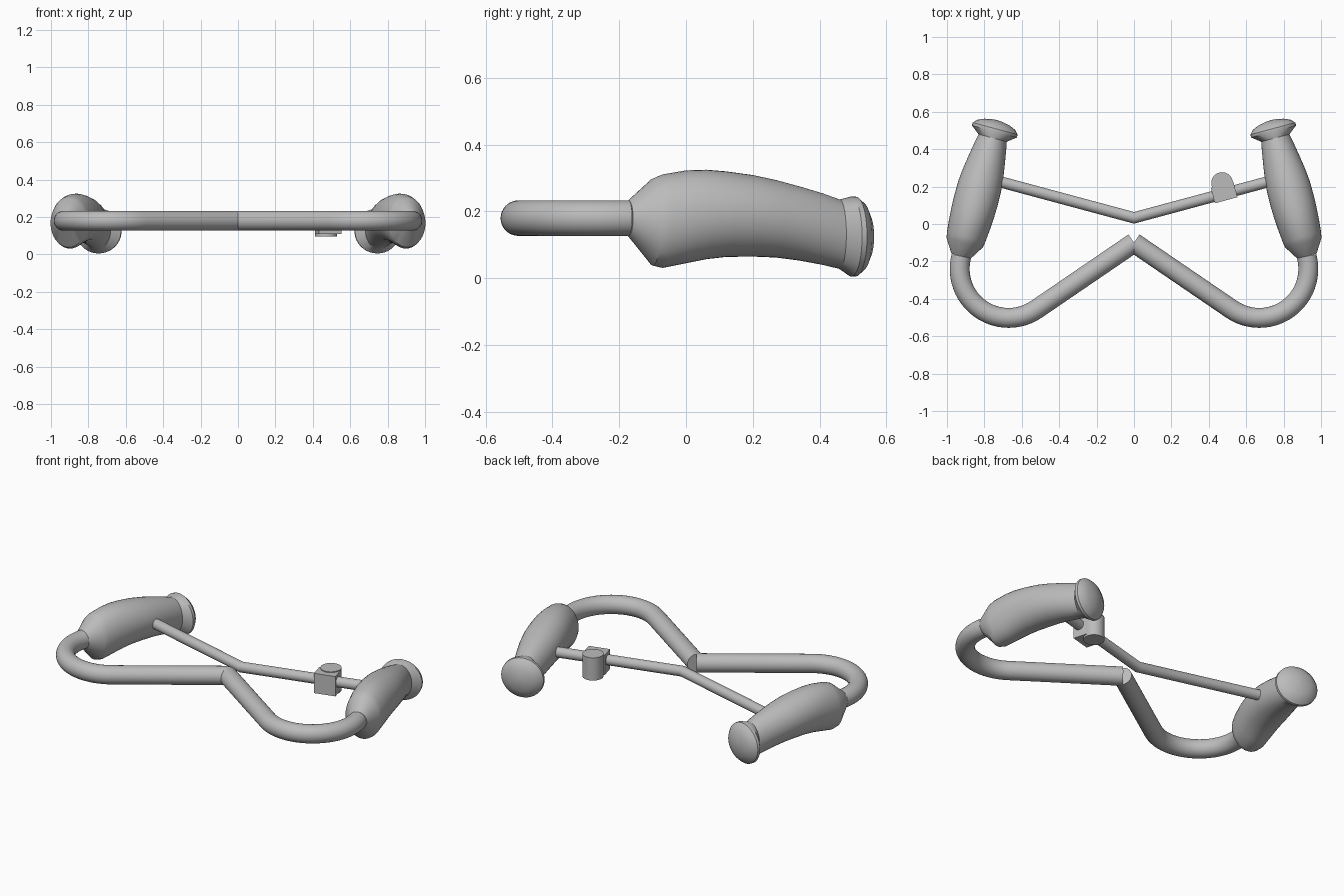
import bpy
import bmesh
import math
from mathutils import Vector, Matrix

cube = bpy.data.objects.get("Cube")
if cube:
    bpy.data.objects.remove(cube, do_unlink=True)

grey = bpy.data.materials.new("plain grey")
grey.use_nodes = True
grey.diffuse_color = (0.5, 0.5, 0.5, 1)
for node in grey.node_tree.nodes:
    if node.type == "BSDF_PRINCIPLED":
        node.inputs["Base Color"].default_value = (0.5, 0.5, 0.5, 1)

UP = Vector((0, 0, 1))


def finish(name, bm, mirrored=False):
    """Turn a bmesh into a shaded object, optionally mirrored in x."""
    bmesh.ops.recalc_face_normals(bm, faces=bm.faces)
    mesh = bpy.data.meshes.new(name)
    bm.to_mesh(mesh)
    bm.free()
    mesh.materials.append(grey)
    obj = bpy.data.objects.new(name, mesh)
    bpy.context.collection.objects.link(obj)
    if mirrored:
        mod = obj.modifiers.new("mirror", "MIRROR")
        mod.use_mirror_merge = False
    bpy.ops.object.select_all(action="DESELECT")
    obj.select_set(True)
    bpy.context.view_layer.objects.active = obj
    bpy.ops.object.shade_smooth_by_angle(angle=math.radians(32))
    return obj


def loft(name, sections, mirrored=False, sides=40):
    """Skin elliptical sections: (centre, sideways vector, half height)."""
    bm = bmesh.new()
    rings = []
    for centre, side, height in sections:
        ring = []
        for i in range(sides):
            a = math.tau * i / sides
            ring.append(bm.verts.new(centre + side * math.cos(a) + UP * height * math.sin(a)))
        rings.append(ring)
    for r0, r1 in zip(rings, rings[1:]):
        for i in range(sides):
            j = (i + 1) % sides
            bm.faces.new((r0[i], r0[j], r1[j], r1[i]))
    bm.faces.new(rings[0])
    bm.faces.new(rings[-1])
    return finish(name, bm, mirrored)


def sweep(name, points, radius, mirrored=False):
    """Round tube along a level path, mitred at its corners."""
    sections = []
    for i, p in enumerate(points):
        d0 = (p - points[max(i - 1, 0)]).normalized()
        d1 = (points[min(i + 1, len(points) - 1)] - p).normalized()
        d = (d0 + d1).normalized()
        cos_half = max(d.dot(d0), d.dot(d1))
        sections.append((p, d.cross(UP) * radius / cos_half, radius))
    return loft(name, sections, mirrored)


# Bent front tube: straight run, then a round hook up to the grip
hook, bend, level = Vector((0.67, -0.24, 0.18)), 0.262, 0.18
path = [Vector((0, -0.1, level))]
for i in range(25):
    a = math.radians(-125 + 140 * i / 24)
    path.append(hook + Vector((math.cos(a), math.sin(a), 0)) * bend)
sweep("front_tube", path, 0.053, mirrored=True)

# Thin cross rod, shallow V
tip = Vector((0.725, 0.228, level))
sweep("cross_rod", [Vector((-tip.x, tip.y, level)), Vector((0, 0.033, level)), tip], 0.03)

# Hand grips with flared, domed ends: (y, centre z, half width, half height)
profile = [
    (-0.172, 0.18, 0.053, 0.053),
    (-0.10, 0.168, 0.1, 0.13),
    (-0.07, 0.171, 0.106, 0.14),
    (0.0, 0.184, 0.113, 0.139),
    (0.06, 0.191, 0.117, 0.134),
    (0.12, 0.192, 0.119, 0.128),
    (0.2, 0.187, 0.118, 0.122),
    (0.27, 0.178, 0.111, 0.116),
    (0.34, 0.164, 0.1, 0.111),
    (0.41, 0.147, 0.088, 0.107),
    (0.46, 0.132, 0.078, 0.104),
    (0.495, 0.125, 0.125, 0.12),
    (0.51, 0.125, 0.124, 0.119),
    (0.53, 0.125, 0.105, 0.1),
    (0.545, 0.125, 0.07, 0.068),
    (0.553, 0.125, 0.03, 0.03),
    (0.555, 0.125, 0.004, 0.004),
]
lean = math.radians(15)
across = Vector((math.cos(lean), math.sin(lean), 0))
sections = [
    (Vector((0.925 - (y + 0.172) * math.tan(lean), y, z)), across * w, h)
    for y, z, w, h in profile
]
loft("hand_grip", sections, mirrored=True)

# Clamp block around the rod
bm = bmesh.new()
place = Matrix.Translation((0.482, 0.168, 0.168)) @ Matrix.Rotation(lean, 4, "Z")
bmesh.ops.create_cube(bm, size=1, matrix=place @ Matrix.Diagonal((0.125, 0.085, 0.12, 1)))
finish("clamp_block", bm)

# Upright barrel behind the clamp
bm = bmesh.new()
bmesh.ops.create_cone(bm, cap_ends=True, segments=32, radius1=0.058, radius2=0.058,
                      depth=0.138, matrix=Matrix.Translation((0.471, 0.219, 0.164)))
finish("clamp_barrel", bm)
